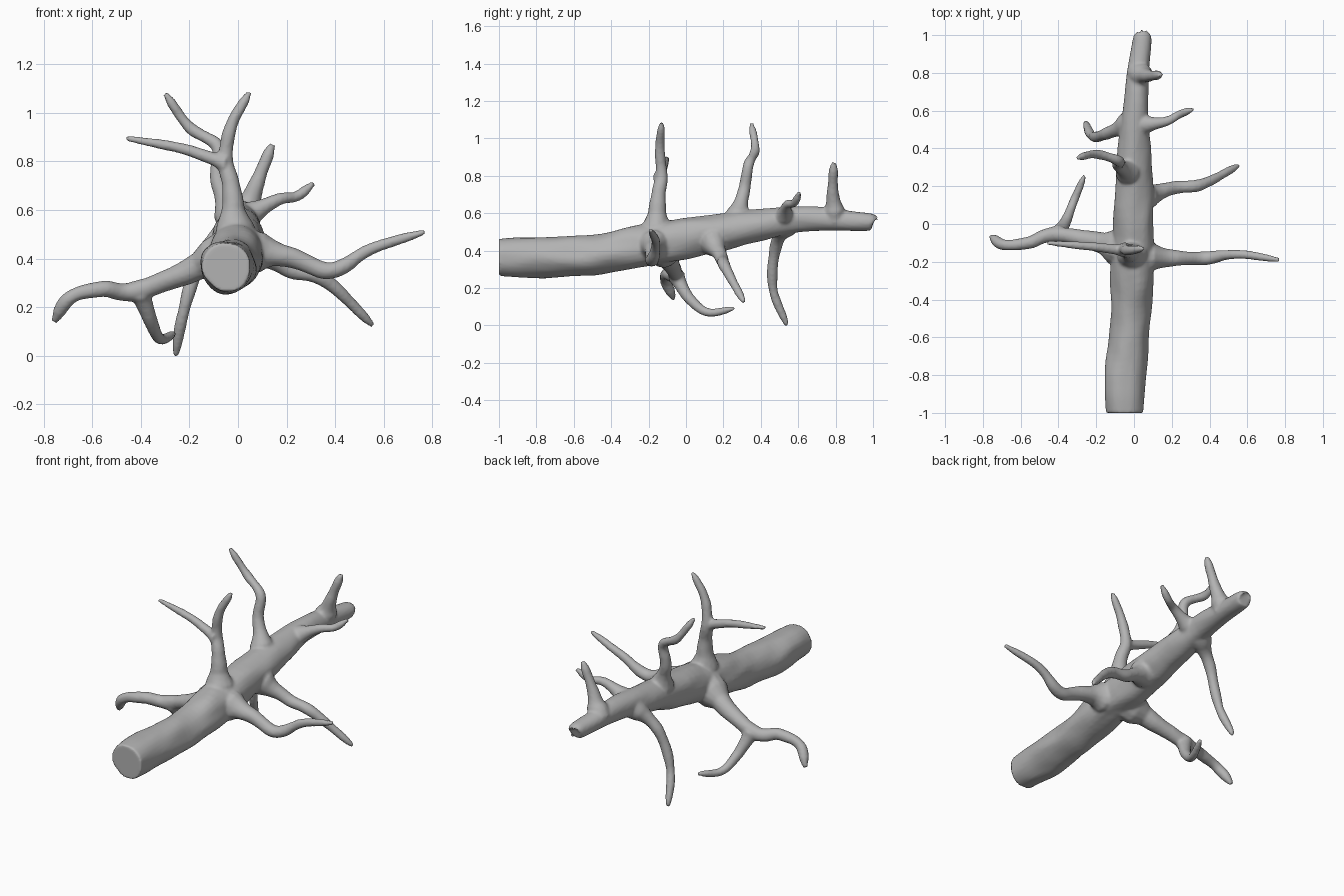
import bpy, bmesh, math
from mathutils import Vector, noise

if "Cube" in bpy.data.objects:
    bpy.data.objects.remove(bpy.data.objects["Cube"])

bark = bpy.data.materials.new("grey bark")
bark.diffuse_color = (0.45, 0.45, 0.45, 1)
bark.use_nodes = True
bark.node_tree.nodes["Principled BSDF"].inputs["Base Color"].default_value = bark.diffuse_color


def spline(pts, steps=8):
    """Catmull-Rom curve through the points."""
    p = [Vector(q) for q in pts]
    p = [2 * p[0] - p[1]] + p + [2 * p[-1] - p[-2]]
    out = []
    for i in range(1, len(p) - 2):
        a, b, c, d = p[i - 1:i + 3]
        for s in range(steps):
            t = s / steps
            out.append(.5 * (2 * b + (c - a) * t + (2 * a - 5 * b + 4 * c - d) * t * t
                             + (3 * b - a - 3 * c + d) * t ** 3))
    return out + [p[-2]]


def tube(bm, pos, radii, sides, rough):
    """Lumpy closed tube along a path."""
    side, rings = Vector((.31, .22, .93)), []
    for i, (c, r) in enumerate(zip(pos, radii)):
        tan = (pos[min(i + 1, len(pos) - 1)] - pos[max(i - 1, 0)]).normalized()
        side = (side - tan * side.dot(tan)).normalized()
        up = tan.cross(side)
        ring = []
        for k in range(sides):
            a = math.tau * k / sides
            n = side * math.cos(a) + up * math.sin(a)
            v = c + n * r
            lump = noise.noise(Vector((v.x * 13, v.y * 6, v.z * 13)))
            ring.append(bm.verts.new(v + n * r * rough * lump))
        rings.append(ring)
    for r, s in zip(rings, rings[1:]):
        for k in range(sides):
            j = (k + 1) % sides
            bm.faces.new((r[k], r[j], s[j], s[k]))
    bm.faces.new(rings[0][::-1])
    bm.faces.new(rings[-1])


def branch(bm, pts, r0, r1, collar=0, flare=.4):
    """Tapering branch, swollen where it leaves its parent."""
    pos = spline(pts)
    dist = [0]
    for a, b in zip(pos, pos[1:]):
        dist.append(dist[-1] + (b - a).length)
    total = dist[-1]
    radii = []
    for d in dist:
        taper = r0 + (r1 - r0) * d / total
        swell = 1 + flare * math.exp(-max(0, d - collar) / .035)
        tip = min(1, .55 + (total - d) / .1)
        radii.append(max(.011, taper * swell * tip))
    tube(bm, pos, radii, 14, .16)


bm = bmesh.new()

# Trunk: centre and radius, thick end first
trunk = spline([(-.048, -1, .365, .1), (-.046, -.8, .367, .108), (-.02, -.5, .375, .106),
                (-.005, -.2, .43, .114), (0, .2, .502, .1), (.005, .6, .568, .069),
                (.04, .95, .555, .051), (.043, 1, .545, .042)])
tube(bm, [q.to_3d() for q in trunk], [q.w for q in trunk], 28, .1)


def limb(y, r0, r1, *pts):
    """Branch rooted in the trunk's core at the given y."""
    root = min(trunk, key=lambda q: abs(q.y - y))
    start = Vector((root.x, y, root.z))
    branch(bm, [start, *pts], r0, r1, root.w, .8)


# Upright fork
limb(-.16, .048, .02, (-.025, -.15, .68), (-.05, -.13, .8), (-.03, -.14, .94), (.047, -.13, 1.085))
branch(bm, [(-.05, -.14, .79), (-.22, -.12, .85), (-.46, -.1, .895)], .028, .015)
# Upright bent branch
limb(.26, .04, .018, (-.08, .31, .72), (-.085, .335, .86), (-.2, .37, .94), (-.3, .35, 1.08))
# Stub at the thin end
limb(.8, .035, .024, (.08, .785, .72), (.142, .79, .87))
# Small right twig
limb(.52, .03, .019, (.16, .54, .64), (.24, .58, .655), (.312, .607, .71))
# Right branch pointing down
limb(.12, .045, .018, (.2, .19, .36), (.36, .21, .31), (.555, .31, .125))
# Right branch rising to a point
limb(-.17, .05, .016, (.2, -.18, .41), (.38, -.18, .35), (.55, -.16, .44), (.77, -.19, .51))
# Big left branch and its offshoot
limb(-.14, .058, .024, (-.4, -.055, .27), (-.56, -.1, .275), (-.69, -.11, .24), (-.757, -.065, .14))
branch(bm, [(-.4, -.05, .26), (-.36, .02, .14), (-.32, .12, .068), (-.26, .26, .092)], .034, .018)
# Left rear branch reaching the ground
limb(.55, .037, .02, (-.14, .48, .42), (-.22, .465, .2), (-.257, .54, 0))

bmesh.ops.recalc_face_normals(bm, faces=bm.faces)
mesh = bpy.data.meshes.new("fallen_log")
bm.to_mesh(mesh)
bm.free()
mesh.materials.append(bark)
log = bpy.data.objects.new("fallen_log", mesh)
bpy.context.collection.objects.link(log)
mesh.shade_smooth()

# Fuse trunk and branches into one skin, then soften the joints
fuse = log.modifiers.new("fuse", 'REMESH')
fuse.mode = 'VOXEL'
fuse.voxel_size = .009
fuse.use_smooth_shade = True
soft = log.modifiers.new("soften", 'SMOOTH')
soft.factor = .5
soft.iterations = 4
